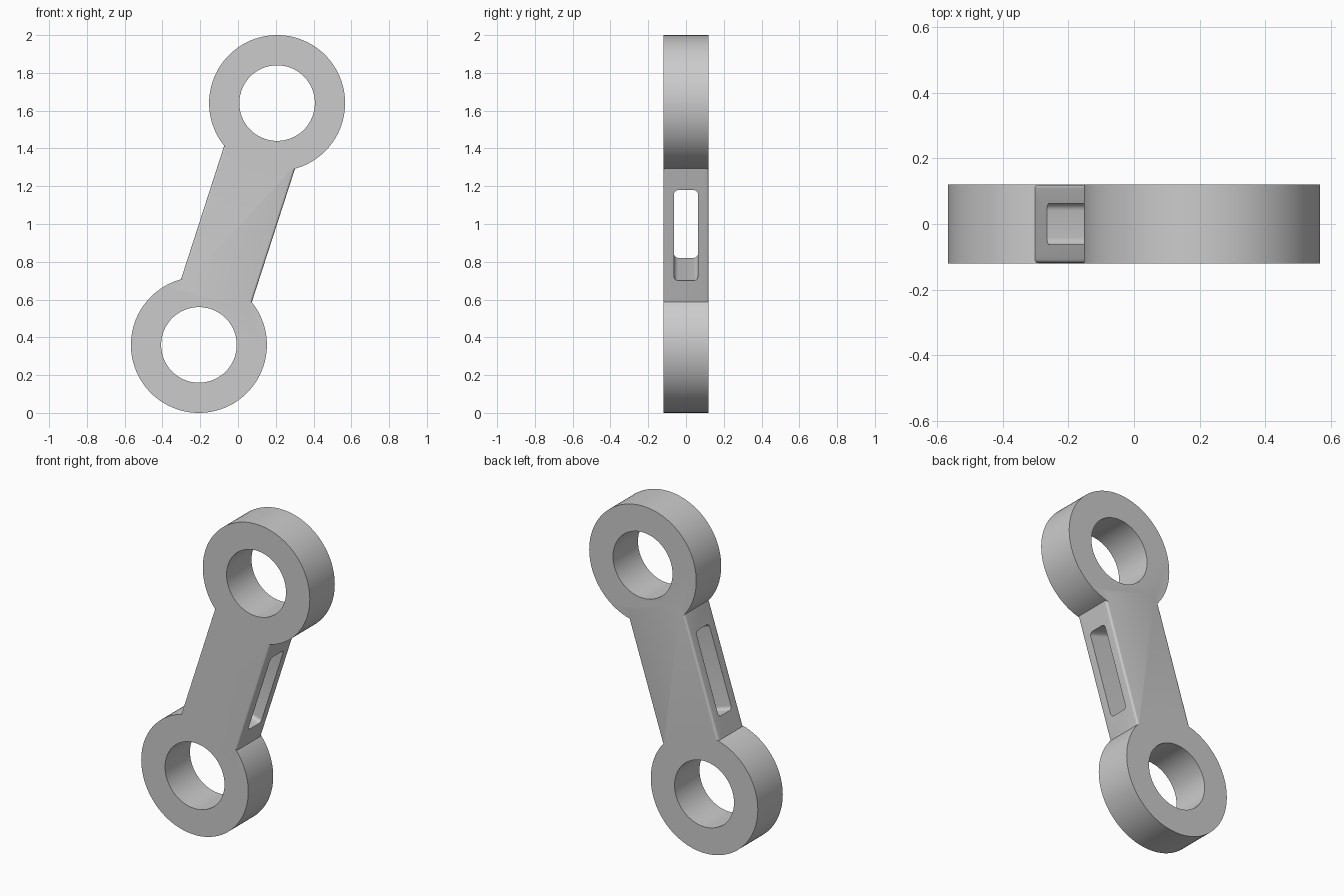
import bpy, bmesh, math
from mathutils import Matrix, Vector

if "Cube" in bpy.data.objects:
    bpy.data.objects.remove(bpy.data.objects["Cube"], do_unlink=True)

RING_R, HOLE_R, DEPTH = 0.36, 0.2, 0.24
HALF_SPAN = Vector((0.207, 0, 0.64))
ARM_W, ARM_L = 0.394, 0.84
SLOT_W, SLOT_L = 0.126, 0.504

metal = bpy.data.materials.new("plain grey")
metal.use_nodes = True
grey = (0.6, 0.6, 0.6, 1)
metal.diffuse_color = grey
metal.node_tree.nodes["Principled BSDF"].inputs["Base Color"].default_value = grey

# Leaning frame shared by the arm and slot
lean = math.atan2(HALF_SPAN.x, HALF_SPAN.z)
frame = Matrix.Translation((0, 0, 1)) @ Matrix.Rotation(lean, 4, "Y")


def make(name, bm, matrix, helper=False):
    bm.transform(matrix)
    mesh = bpy.data.meshes.new(name)
    bm.to_mesh(mesh)
    bm.free()
    mesh.materials.append(metal)
    ob = bpy.data.objects.new(name, mesh)
    bpy.context.collection.objects.link(ob)
    ob.hide_render = helper
    return ob


def disc(name, radius, depth, place, helper):
    bm = bmesh.new()
    bmesh.ops.create_cone(bm, cap_ends=True, segments=96, radius1=radius, radius2=radius, depth=depth)
    return make(name, bm, Matrix.Translation(place) @ Matrix.Rotation(math.pi / 2, 4, "X"), helper)


def box(size):
    bm = bmesh.new()
    bmesh.ops.create_cube(bm, size=1)
    bmesh.ops.scale(bm, vec=size, verts=bm.verts)
    return bm


def boolean(ob, other, operation):
    mod = ob.modifiers.new(operation.lower(), "BOOLEAN")
    mod.object, mod.operation, mod.solver = other, operation, "EXACT"


# Slot cutter with rounded corners
bm = box((1, SLOT_W, SLOT_L))
across = [e for e in bm.edges if abs(e.verts[0].co.x - e.verts[1].co.x) > 0.5]
bmesh.ops.bevel(bm, geom=across, offset=0.022, segments=5, profile=0.5, affect="EDGES")
slot = make("slot_cutter", bm, frame, True)

# Arm with softened long side edges
bm = box((ARM_W, DEPTH, ARM_L))
along = [e for e in bm.edges if abs(e.verts[0].co.z - e.verts[1].co.z) > 0.5]
bmesh.ops.bevel(bm, geom=along, offset=0.012, segments=4, profile=0.5, affect="EDGES")
arm = make("arm_blank", bm, frame, True)
boolean(arm, slot, "DIFFERENCE")

# Link body: two eyes joined by the arm, then bored
centre = Vector((0, 0, 1))
link = disc("connecting_link", RING_R, DEPTH, centre - HALF_SPAN, False)
upper = disc("upper_eye_blank", RING_R, DEPTH, centre + HALF_SPAN, True)
helpers = [slot, arm, upper]
boolean(link, arm, "UNION")
boolean(link, upper, "UNION")
for name, side in (("lower_bore_cutter", -1), ("upper_bore_cutter", 1)):
    bore = disc(name, HOLE_R, 1, centre + HALF_SPAN * side, True)
    boolean(link, bore, "DIFFERENCE")
    helpers.append(bore)

# Bake the finished solid and drop the helpers
bpy.context.view_layer.update()
final = bpy.data.meshes.new_from_object(link.evaluated_get(bpy.context.evaluated_depsgraph_get()))
link.modifiers.clear()
link.data = final
for ob in helpers:
    bpy.data.objects.remove(ob, do_unlink=True)
final.materials.clear()
final.materials.append(metal)
for poly in final.polygons:
    poly.material_index = 0
bpy.context.view_layer.objects.active = link
link.select_set(True)
bpy.ops.object.shade_smooth_by_angle(angle=math.radians(35))
